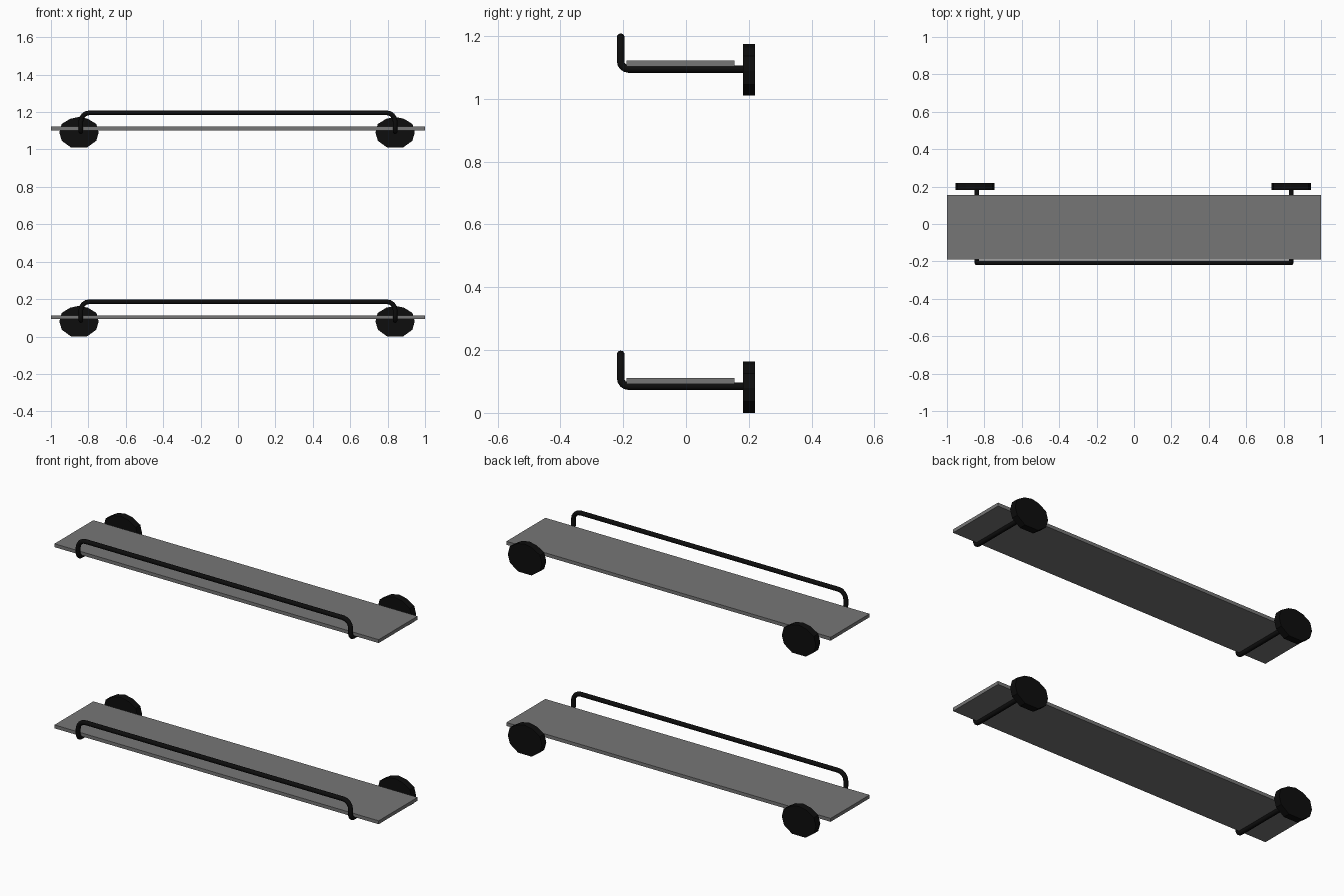
import bpy, bmesh, math
from mathutils import Vector

if "Cube" in bpy.data.objects:
    bpy.data.objects.remove(bpy.data.objects["Cube"])


def material(name, v):
    m = bpy.data.materials.new(name)
    m.diffuse_color = (v, v, v, 1)
    m.use_nodes = True
    m.node_tree.nodes["Principled BSDF"].inputs["Base Color"].default_value = m.diffuse_color
    return m


black = material("black_metal", 0.004)
grey = material("grey_panel", 0.18)


def add_mesh(name, bm, mat):
    bmesh.ops.recalc_face_normals(bm, faces=bm.faces)
    me = bpy.data.meshes.new(name)
    bm.to_mesh(me)
    bm.free()
    me.materials.append(mat)
    ob = bpy.data.objects.new(name, me)
    bpy.context.collection.objects.link(ob)
    return ob


def board(name, z):
    bm = bmesh.new()
    bmesh.ops.create_cube(bm, size=1)
    for v in bm.verts:
        v.co = (v.co.x * 2, v.co.y * 0.343 - 0.0175, v.co.z * 0.019 + z + 0.102)
    add_mesh(name, bm, grey)


def wall_disc(name, x, z):
    # Squashed eleven-sided plate, mirrored half outline
    half = [(0.042, 0.0), (0.092, 0.036), (0.105, 0.08), (0.093, 0.126), (0.047, 0.154)]
    outline = half + [(0, 0.164)] + [(-a, b) for a, b in reversed(half)]
    bm = bmesh.new()
    face = bm.faces.new([bm.verts.new((x + a, 0.181, z + b)) for a, b in outline])
    ext = bmesh.ops.extrude_face_region(bm, geom=[face], use_keep_orig=True)
    for g in ext["geom"]:
        if isinstance(g, bmesh.types.BMVert):
            g.co.y += 0.039
    add_mesh(name, bm, black)


def rounded(points, radii, steps=4):
    # Replace each inner corner with an arc-like bend
    out = [points[0]]
    for a, p, b, r in zip(points, points[1:], points[2:], radii):
        u, w = (a - p).normalized(), (b - p).normalized()
        for i in range(steps + 1):
            t = math.pi / 2 * i / steps
            out.append(p + r * (u * (1 - math.sin(t)) + w * (1 - math.cos(t))))
    return out + [points[-1]]


def rail(name, z):
    # One bent rod: support arm, upright, front bar, upright, support arm
    half = [(-0.84, 0.19, 0.085), (-0.84, -0.208, 0.085), (-0.84, -0.208, 0.186)]
    pts = half + [(-a, b, c) for a, b, c in reversed(half)]
    path = rounded([Vector((a, b, c + z)) for a, b, c in pts],
                   [0.025, 0.045, 0.045, 0.025])
    bm = bmesh.new()
    sides, r, rings = 10, 0.0125, []
    for i, p in enumerate(path):
        t = (path[min(i + 1, len(path) - 1)] - path[max(i - 1, 0)])
        if 0 < i < len(path) - 1:
            t = (path[i + 1] - p).normalized() + (p - path[i - 1]).normalized()
        t.normalize()
        if i == 0:
            n = Vector((1, 0, 0))
        n = (n - t * n.dot(t)).normalized()
        s = t.cross(n)
        rings.append([bm.verts.new(p + r * (n * math.cos(k * math.tau / sides)
                                            + s * math.sin(k * math.tau / sides)))
                      for k in range(sides)])
    for a, b in zip(rings, rings[1:]):
        for k in range(sides):
            j = (k + 1) % sides
            bm.faces.new((a[k], a[j], b[j], b[k]))
    bm.faces.new(rings[0])
    bm.faces.new(rings[-1])
    ob = add_mesh(name, bm, black)
    bpy.ops.object.select_all(action='DESELECT')
    ob.select_set(True)
    bpy.context.view_layer.objects.active = ob
    bpy.ops.object.shade_smooth_by_angle(angle=math.radians(50))


# Two identical shelves, one above the other
for level, z in (("lower", 0.0), ("upper", 1.01)):
    board(level + "_shelf_board", z)
    rail(level + "_rail", z)
    for side, x in (("left", -0.85), ("right", 0.84)):
        wall_disc(f"{level}_{side}_wall_disc", x, z)
